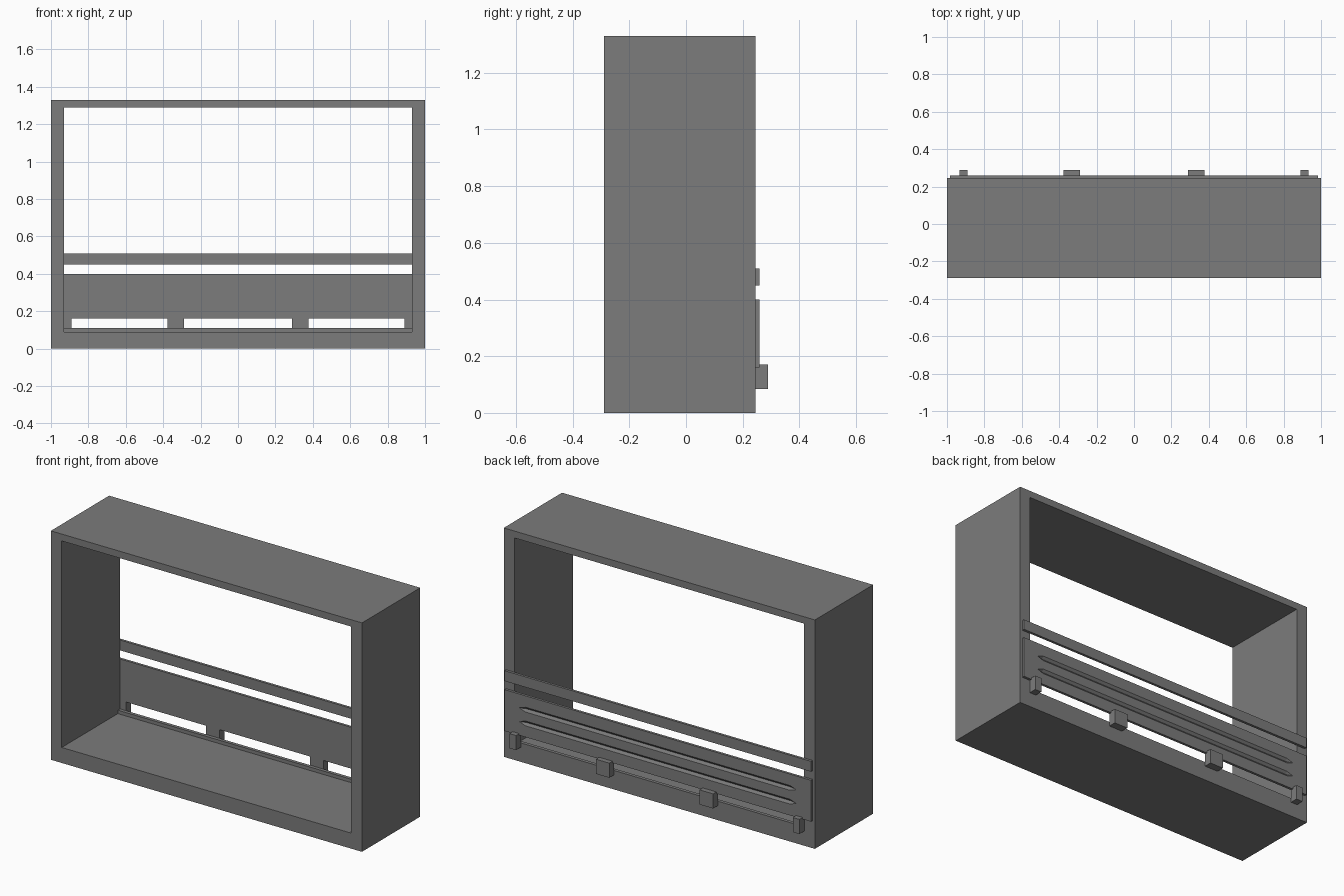
import bpy
import bmesh

cube = bpy.data.objects.get("Cube")
if cube:
    bpy.data.objects.remove(cube, do_unlink=True)

grey = bpy.data.materials.new("mid grey")
grey.use_nodes = True
grey.diffuse_color = (0.2, 0.2, 0.2, 1)
grey.node_tree.nodes["Principled BSDF"].inputs["Base Color"].default_value = (0.2, 0.2, 0.2, 1)


def finish(name, bm):
    bmesh.ops.recalc_face_normals(bm, faces=bm.faces)
    mesh = bpy.data.meshes.new(name)
    bm.to_mesh(mesh)
    bm.free()
    mesh.materials.append(grey)
    obj = bpy.data.objects.new(name, mesh)
    bpy.context.collection.objects.link(obj)
    return obj


def box(name, x, y, z):
    """Box from (low, high) pairs on each axis."""
    bm = bmesh.new()
    bmesh.ops.create_cube(bm, size=1)
    for v in bm.verts:
        v.co = [r[0] if c < 0 else r[1] for c, r in zip(v.co, (x, y, z))]
    return finish(name, bm)


FRONT, BACK = -0.29, 0.245
PANEL_BACK = 0.26

# Open rectangular casing: four mitred walls
outer = [(-1, 0), (1, 0), (1, 1.33), (-1, 1.33)]
inner = [(-0.93, 0.09), (0.93, 0.09), (0.93, 1.29), (-0.93, 1.29)]
bm = bmesh.new()
rings = [[bm.verts.new((x, y, z)) for x, z in loop]
         for loop, y in ((outer, FRONT), (inner, FRONT), (inner, BACK), (outer, BACK))]
for a, b in zip(rings, rings[1:] + rings[:1]):
    for i in range(4):
        j = (i + 1) % 4
        bm.faces.new((a[i], a[j], b[j], b[i]))
finish("casing", bm)

# Low lip along the rear of the floor, and the upper rail
box("floor_lip", (-0.93, 0.93), (BACK - 0.02, BACK), (0.088, 0.11))
box("upper_rail", (-0.985, 0.985), (BACK, PANEL_BACK), (0.45, 0.51))

# Rear panel with two shallow V grooves running to points
z_low, z_high, half = 0.16, 0.40, 0.014
tip, shoulder = 0.89, 0.85
bm = bmesh.new()


def vert(x, y, z):
    return bm.verts.new((x, y, z))


front = [vert(x, BACK, z) for x, z in
         ((-0.985, z_low), (0.985, z_low), (0.985, z_high), (-0.985, z_high))]
rear = [vert(v.co.x, PANEL_BACK, v.co.z) for v in front]
bm.faces.new(front)
for i in range(4):
    j = (i + 1) % 4
    bm.faces.new((front[i], front[j], rear[j], rear[i]))
left_tips, right_tips, chain = [], [], [rear[0], rear[1]]
left_edge, right_edge = rear[0], rear[1]
for z in (0.24, 0.32):
    lt, rt = vert(-tip, PANEL_BACK, z), vert(tip, PANEL_BACK, z)
    lower = [vert(s * shoulder, PANEL_BACK, z - half) for s in (-1, 1)]
    upper = [vert(s * shoulder, PANEL_BACK, z + half) for s in (-1, 1)]
    valley = [vert(s * shoulder, PANEL_BACK - 0.012, z) for s in (-1, 1)]
    for side in (lower, upper):
        bm.faces.new((side[0], side[1], valley[1], valley[0]))
        bm.faces.new((lt, side[0], valley[0]))
        bm.faces.new((rt, side[1], valley[1]))
    # Flat strip below this groove
    bm.faces.new(chain + [rt, lower[1], lower[0], lt])
    chain = [lt, upper[0], upper[1], rt]
    chain = [lt] + upper + [rt]
    left_tips.append(lt)
    right_tips.append(rt)
bm.faces.new(chain + [rear[2], rear[3]])
# Flat ends beside the groove tips
bm.faces.new([rear[0]] + left_tips + [rear[3]])
bm.faces.new([rear[1]] + right_tips + [rear[2]])
finish("rear_panel", bm)

# Small support blocks below the panel, mirrored left and right
for place, x0, x1 in (("outer", 0.89, 0.932), ("inner", 0.29, 0.377)):
    box("left_" + place + "_block", (x0, x1), (BACK, 0.29), (0.085, 0.17))
    box("right_" + place + "_block", (-x1, -x0), (BACK, 0.29), (0.085, 0.17))
